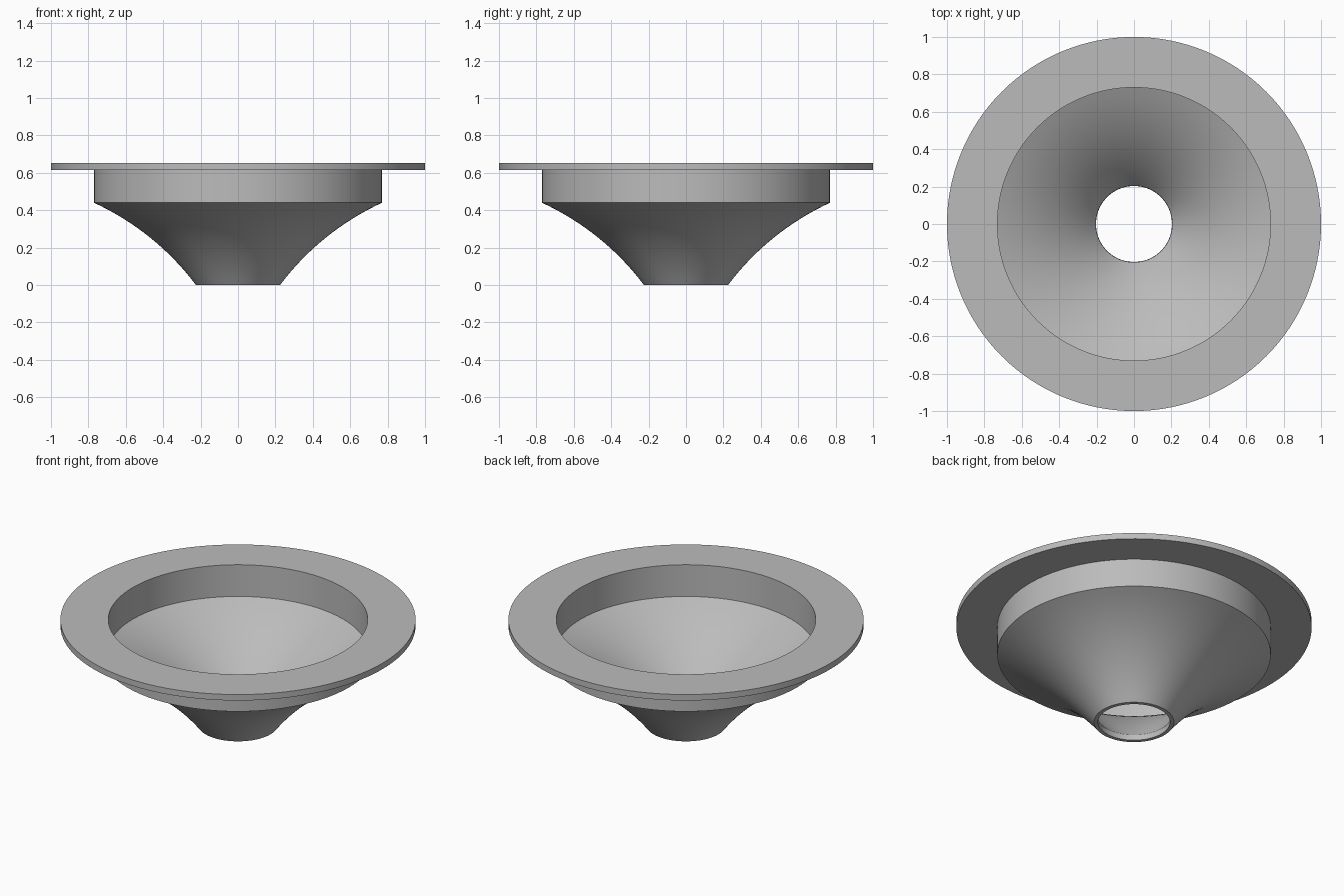
import bpy, bmesh, math
from mathutils import Vector

cube = bpy.data.objects.get("Cube")
if cube:
    bpy.data.objects.remove(cube, do_unlink=True)

SEGMENTS = 128


def make_material(name, rgb):
    mat = bpy.data.materials.new(name)
    mat.use_nodes = True
    color = (*rgb, 1.0)
    mat.diffuse_color = color
    mat.node_tree.nodes["Principled BSDF"].inputs["Base Color"].default_value = color
    return mat


def arc(start, control, end, steps=16):
    """Points along a quadratic curve, both ends included."""
    a, b, c = Vector(start), Vector(control), Vector(end)
    ts = [i / steps for i in range(steps + 1)]
    return [tuple(a * (1 - t) ** 2 + b * 2 * t * (1 - t) + c * t * t) for t in ts]


def lathe(name, profile, mat):
    """Spin a closed (radius, height) profile around the z axis."""
    bm = bmesh.new()
    rings = []
    for r, z in profile:
        angles = [math.tau * i / SEGMENTS for i in range(SEGMENTS)]
        rings.append([bm.verts.new((r * math.cos(a), r * math.sin(a), z)) for a in angles])
    for lower, upper in zip(rings, rings[1:] + rings[:1]):
        for i in range(SEGMENTS):
            j = (i + 1) % SEGMENTS
            bm.faces.new((lower[i], lower[j], upper[j], upper[i]))
    bmesh.ops.recalc_face_normals(bm, faces=bm.faces)
    mesh = bpy.data.meshes.new(name)
    bm.to_mesh(mesh)
    bm.free()
    mesh.materials.append(mat)
    obj = bpy.data.objects.new(name, mesh)
    bpy.context.collection.objects.link(obj)
    bpy.ops.object.select_all(action="DESELECT")
    obj.select_set(True)
    bpy.context.view_layer.objects.active = obj
    bpy.ops.object.shade_smooth_by_angle(angle=math.radians(20))
    return obj


grey = make_material("plain_grey", (0.5, 0.5, 0.5))

# Flared outside, straight collar, flat flange, then back down the inside
outer_flare = arc((0.225, 0), (0.44, 0.285), (0.77, 0.44))
flange = [(0.77, 0.615), (1, 0.615), (1, 0.652), (0.73, 0.652)]
inner_flare = arc((0.73, 0.455), (0.41, 0.305), (0.205, 0.035))
neck = [(0.203, 0)]
lathe("flanged_funnel", outer_flare + flange + inner_flare + neck, grey)
